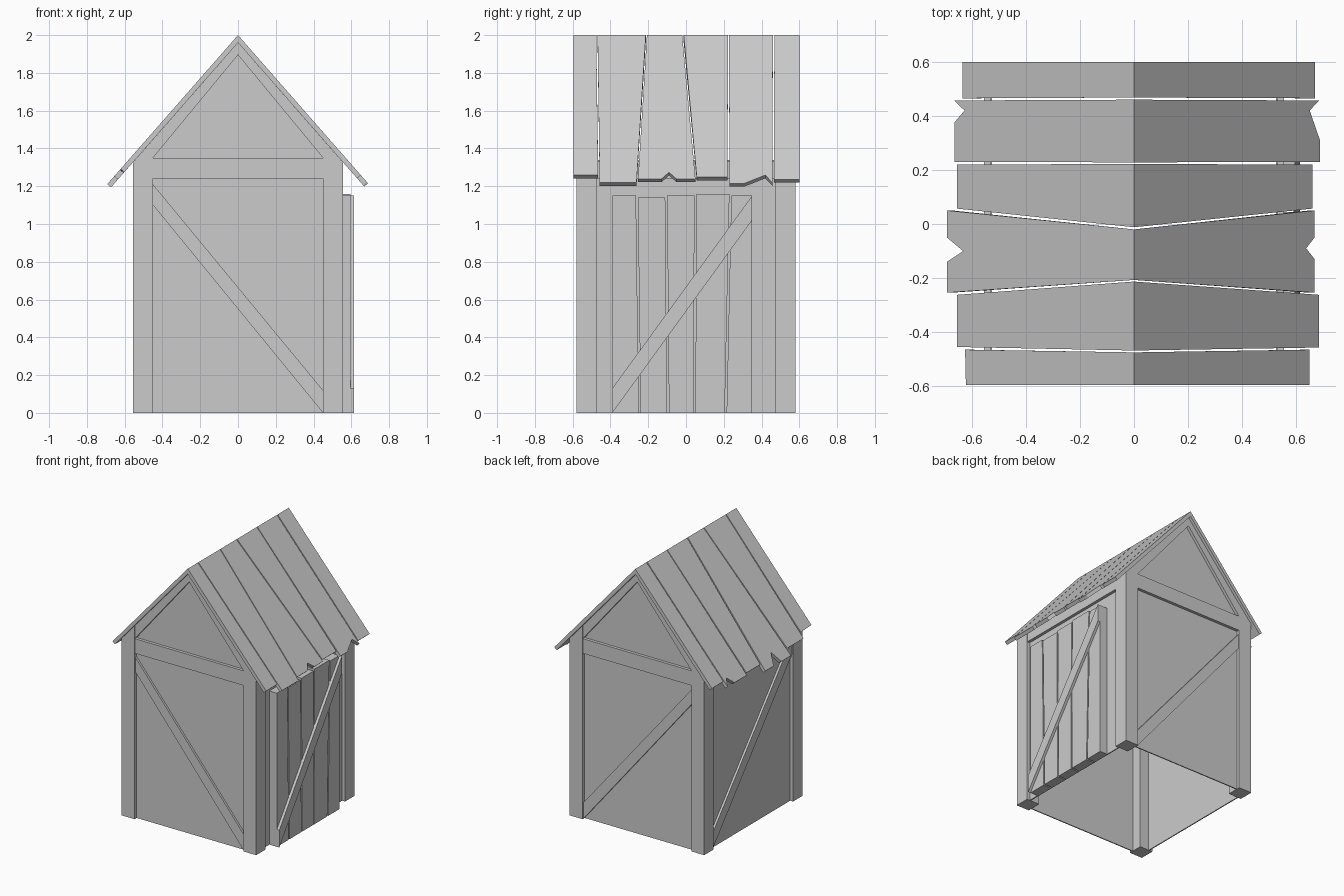
import bpy, bmesh
from mathutils import Vector

if "Cube" in bpy.data.objects:
    bpy.data.objects.remove(bpy.data.objects["Cube"])

RISE, RIDGE, THICK = 1.14, 2.0, 0.026
DROP = 0.04                       # vertical thickness of the roof boards


def solid(name, lower, upper):
    """Closed solid between two matching outlines."""
    bm = bmesh.new()
    a = [bm.verts.new(p) for p in lower]
    b = [bm.verts.new(p) for p in upper]
    n = len(a)
    bm.faces.new(a)
    bm.faces.new(b)
    for i in range(n):
        j = (i + 1) % n
        bm.faces.new((a[i], a[j], b[j], b[i]))
    bmesh.ops.recalc_face_normals(bm, faces=bm.faces)
    me = bpy.data.meshes.new(name)
    bm.to_mesh(me)
    bm.free()
    ob = bpy.data.objects.new(name, me)
    bpy.context.collection.objects.link(ob)
    return ob


def prism_y(name, pts, y0, y1):
    return solid(name, [(x, y0, z) for x, z in pts], [(x, y1, z) for x, z in pts])


def prism_x(name, pts, x0, x1):
    return solid(name, [(x0, y, z) for y, z in pts], [(x1, y, z) for y, z in pts])


def under(x):
    return RIDGE - DROP - RISE * abs(x)


X0, X1 = 0.45, 0.557              # inner and outer post faces
Y0, Y1 = 0.47, 0.58

# Corner posts
for sx in (-1, 1):
    for sy in (-1, 1):
        prism_y("corner_post", [(sx * X0, 0), (sx * X1, 0), (sx * X1, under(X1)),
                                (sx * X0, under(X0))], sy * Y0, sy * Y1)

# Front and back walls with beam, gable rafters and diagonal brace
for side, s in (("front", -1), ("back", 1)):
    prism_y(side + "_wall", [(-0.53, 0), (0.53, 0), (0.53, under(0.53)),
                             (0, under(0)), (-0.53, under(0.53))], s * 0.548, s * 0.556)
    prism_y(side + "_beam", [(-X0, 1.24), (X0, 1.24), (X0, 1.35), (-X0, 1.35)],
            s * 0.55, s * 0.578)
    for sx in (-1, 1):
        prism_y(side + "_rafter", [(0, under(0)), (sx * X0, under(X0)),
                                   (sx * X0, 1.35), (0, 1.895)], s * 0.55, s * 0.578)
    prism_y(side + "_brace", [(-X0, 1.1), (X0, 0), (X0, 0.12), (-X0, 1.21)],
            s * 0.55, s * 0.572)

# Side walls with top beams
for side, s in (("left", -1), ("right", 1)):
    prism_x(side + "_wall", [(-0.55, 0), (0.55, 0), (0.55, 1.34), (-0.55, 1.34)],
            s * 0.525, s * 0.533)
    prism_x(side + "_beam", [(-Y0, 1.24), (Y0, 1.24), (Y0, 1.33), (-Y0, 1.33)],
            s * 0.53, s * 0.555)
prism_x("left_brace", [(Y0, 0), (Y0, 0.12), (-Y0, 1.22), (-Y0, 1.1)], -0.53, -0.549)

# Door planks: bottom left, bottom right, top left, top right, height
planks = [(-0.39, -0.25, -0.39, -0.265, 1.15), (-0.24, -0.10, -0.255, -0.11, 1.14),
          (-0.09, 0.04, -0.10, 0.045, 1.15), (0.05, 0.205, 0.055, 0.23, 1.16),
          (0.215, 0.35, 0.24, 0.35, 1.15)]
for b0, b1, t0, t1, h in planks:
    prism_x("door_plank", [(b0, 0), (b1, 0), (t1, h), (t0, h)], 0.53, 0.595)
prism_x("door_brace", [(-0.39, 0), (0.35, 1.02), (0.35, 1.15), (-0.39, 0.13)], 0.59, 0.615)


# Roof boards: ridge y range, then eave outlines (x, y) for right and left side
boards = [
    (-0.595, -0.475, [(0.65, -0.595), (0.65, -0.465)], [(0.622, -0.595), (0.625, -0.465)]),
    (-0.468, -0.213, [(0.685, -0.457), (0.685, -0.262)], [(0.655, -0.455), (0.655, -0.262)]),
    (-0.207, -0.020, [(0.668, -0.254), (0.668, -0.13), (0.637, -0.09), (0.668, -0.05),
                      (0.668, 0.05)],
     [(0.692, -0.254), (0.692, -0.14), (0.632, -0.10), (0.692, -0.05), (0.692, 0.05)]),
    (-0.012, 0.222, [(0.66, 0.057), (0.66, 0.22)], [(0.655, 0.057), (0.655, 0.22)]),
    (0.228, 0.460, [(0.688, 0.23), (0.688, 0.31), (0.65, 0.42), (0.685, 0.457)],
     [(0.665, 0.23), (0.665, 0.375), (0.627, 0.42), (0.665, 0.457)]),
    (0.468, 0.60, [(0.67, 0.465), (0.67, 0.60)], [(0.635, 0.465), (0.635, 0.60)]),
]
for r0, r1, right, left in boards:
    for s, eave in ((1, right), (-1, left)):
        inward = Vector((-s * RISE, 0, -1)).normalized() * THICK
        top = [Vector((0, r0, RIDGE))]
        top += [Vector((s * x, y, RIDGE - RISE * x)) for x, y in eave]
        top += [Vector((0, r1, RIDGE))]
        low = [p + (Vector((0, 0, -DROP)) if p.x == 0 else inward) for p in top]
        solid("roof_board", low, top)
